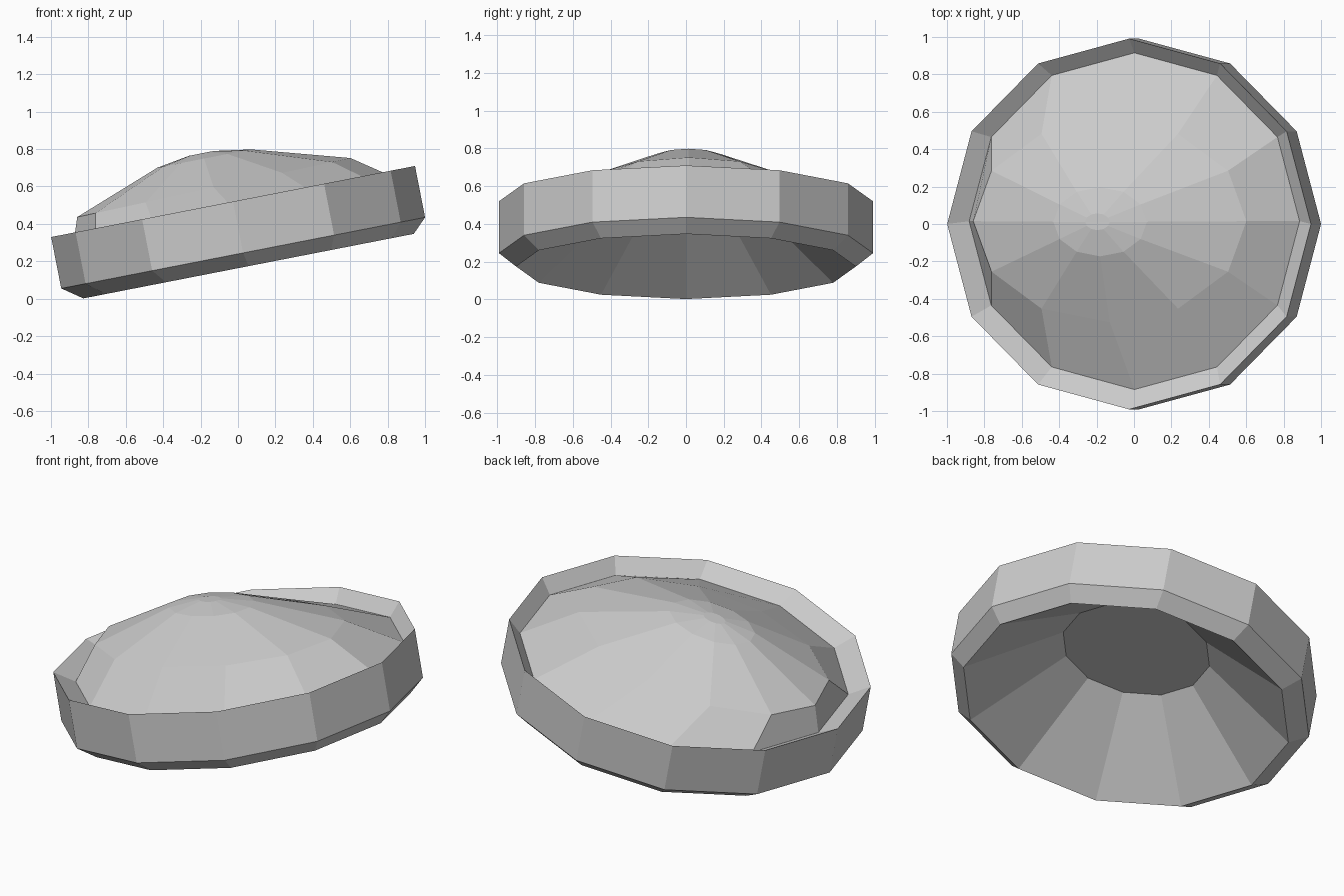
import bpy, bmesh, math
from mathutils import Matrix

if "Cube" in bpy.data.objects:
    bpy.data.objects.remove(bpy.data.objects["Cube"])

SIDES = 12
# Whole model leans: local z is the axis of the tilted rim
TILT = Matrix.Translation((0.0275, 0, 0.245)) @ Matrix.Rotation(-math.radians(11.05), 4, 'Y')


def loft(name, rings, cap):
    """Skin elliptical rings given as (centre x, centre y, z, radius x, radius y, lean)."""
    bm = bmesh.new()
    loops = []
    for cx, cy, z, rx, ry, lean in rings:
        loops.append([bm.verts.new((cx + rx * math.cos(a), cy + ry * math.sin(a),
                                    z + lean * rx * math.cos(a)))
                      for a in (2 * math.pi * i / SIDES for i in range(SIDES))])
    for lo, hi in zip(loops, loops[1:]):
        for i in range(SIDES):
            j = (i + 1) % SIDES
            bm.faces.new((lo[i], lo[j], hi[j], hi[i]))
    if cap == 'LAST':
        bm.faces.new(loops[-1])
    else:
        bm.faces.new(loops[0][::-1])
    bm.transform(TILT)
    mesh = bpy.data.meshes.new(name)
    bm.to_mesh(mesh)
    bm.free()
    obj = bpy.data.objects.new(name, mesh)
    bpy.context.collection.objects.link(obj)
    return obj


# Rim with hollow underside: recess floor, cone, bevel, wall, inward lip
loft("rim", [
    (0.015, 0, 0.305, 0.405, 0.405, 0),
    (0.015, 0, -0.075, 0.90, 0.90, 0),
    (0, 0, 0.0, 0.991, 0.991, 0),
    (0, 0, 0.28, 0.991, 0.991, 0),
    (0.015, 0.015, 0.21, 0.90, 0.90, 0),
], 'FIRST')

# Off-centre dome rising from the lip: base, oval shoulder, crown, flat tip
loft("dome", [
    (0.015, 0.015, 0.21, 0.90, 0.90, 0),
    (-0.087, 0.015, 0.373, 0.747, 0.54, 0.02),
    (-0.108, 0.012, 0.535, 0.255, 0.185, 0),
    (-0.117, 0.012, 0.565, 0.067, 0.045, 0),
], 'LAST')
